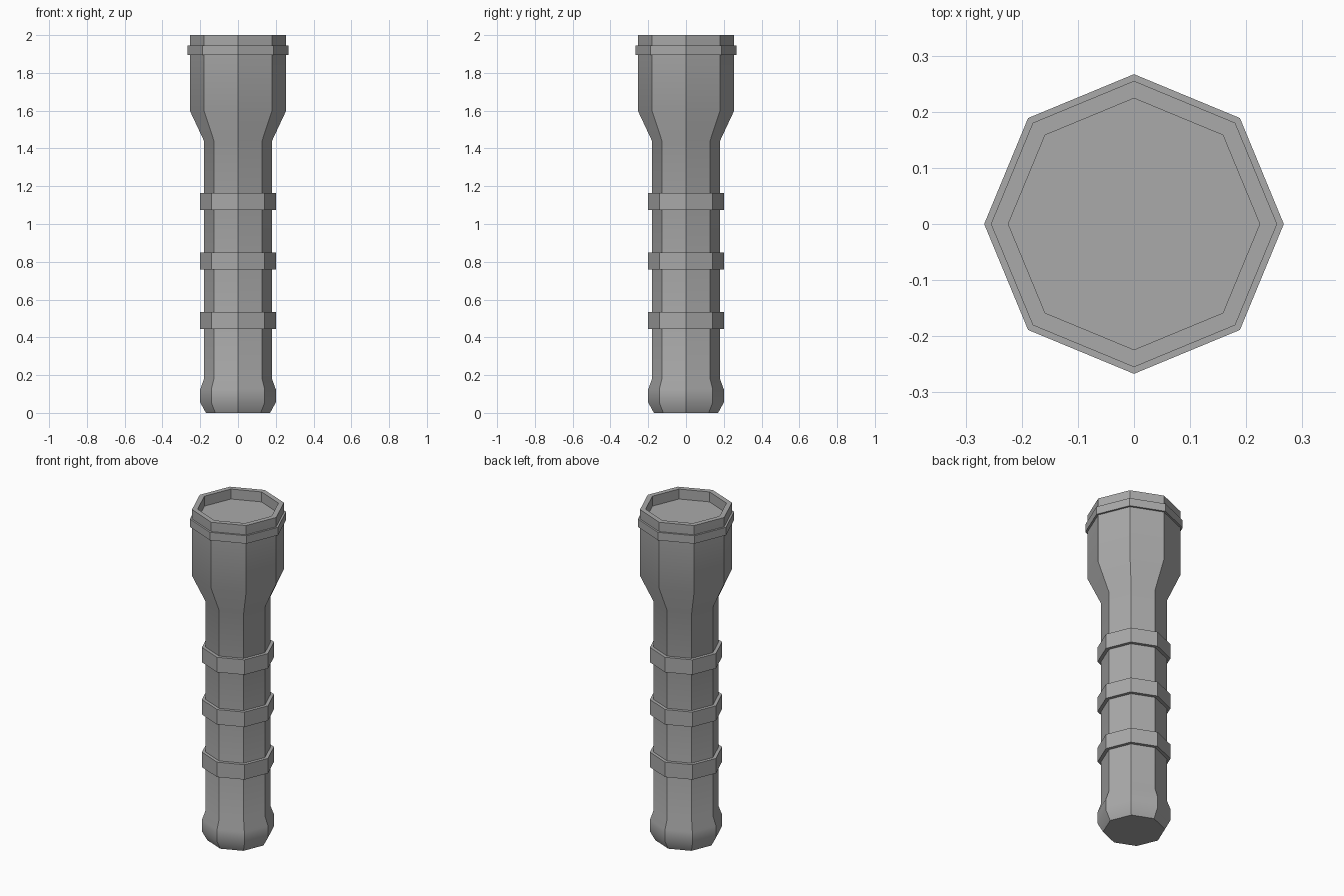
import bpy
import bmesh
from math import cos, sin, pi, radians

SIDES = 8

cube = bpy.data.objects.get("Cube")
if cube:
    bpy.data.objects.remove(cube, do_unlink=True)

grey = bpy.data.materials.new("plain_grey")
grey.use_nodes = True
colour = (0.4, 0.4, 0.4, 1)
grey.diffuse_color = colour
grey.node_tree.nodes["Principled BSDF"].inputs["Base Color"].default_value = colour


def lathe(name, profile, closed=False):
    """Turn a (radius, height) profile into an eight-sided part.
    An open profile is capped at both ends; a closed one makes a ring."""
    bm = bmesh.new()
    loops = [[bm.verts.new((r * cos(2 * pi * i / SIDES), r * sin(2 * pi * i / SIDES), z))
              for i in range(SIDES)] for r, z in profile]
    pairs = list(zip(loops, loops[1:]))
    if closed:
        pairs.append((loops[-1], loops[0]))
    else:
        bm.faces.new(loops[0][::-1])
        bm.faces.new(loops[-1])
    for low, high in pairs:
        for i in range(SIDES):
            j = (i + 1) % SIDES
            bm.faces.new((low[i], low[j], high[j], high[i]))
    bmesh.ops.recalc_face_normals(bm, faces=bm.faces)
    mesh = bpy.data.meshes.new(name)
    bm.to_mesh(mesh)
    bm.free()
    mesh.materials.append(grey)
    obj = bpy.data.objects.new(name, mesh)
    bpy.context.collection.objects.link(obj)
    bpy.ops.object.select_all(action="DESELECT")
    obj.select_set(True)
    bpy.context.view_layer.objects.active = obj
    bpy.ops.object.shade_smooth_by_angle(angle=radians(30))
    return obj


def band(name, inner, outer, bottom, top):
    lathe(name, [(inner, bottom), (outer, bottom), (outer, top), (inner, top)], closed=True)


# Tail cap, handle, flared head and recessed lens in one outline
lathe("torch_body", [
    (0.17, 0), (0.2, 0.055), (0.2, 0.125), (0.18, 0.18),
    (0.18, 1.44), (0.255, 1.6), (0.255, 2),
    (0.224, 2), (0.224, 1.94),
])

# Grip bands around the handle
for n, middle in enumerate((0.488, 0.805, 1.12), 1):
    band(f"grip_band_{n}", 0.175, 0.2, middle - 0.045, middle + 0.045)

# Thin collar below the rim
band("head_collar", 0.25, 0.267, 1.896, 1.944)
